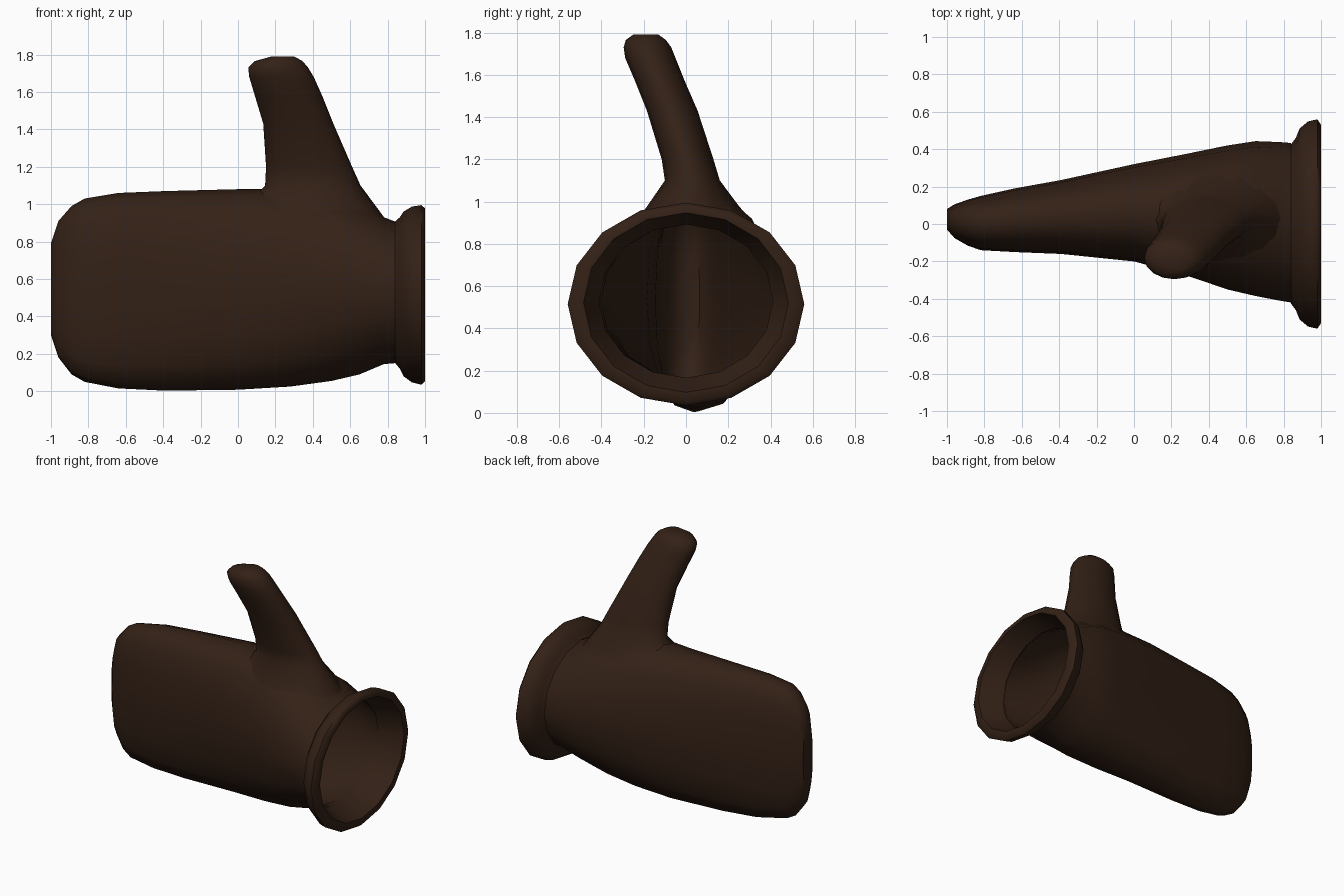
import bpy, bmesh, math
from mathutils import Vector
from mathutils.bvhtree import BVHTree

if "Cube" in bpy.data.objects:
    bpy.data.objects.remove(bpy.data.objects["Cube"])

SIDES = 16
leather = bpy.data.materials.new("dark_brown_leather")
leather.diffuse_color = (0.033, 0.015, 0.008, 1)
leather.use_nodes = True
leather.node_tree.nodes["Principled BSDF"].inputs["Base Color"].default_value = leather.diffuse_color


def ring(u0, u1, v0, v1, e=1.0):
    """Superellipse points between the given limits, counter-clockwise."""
    def p(t):
        return math.copysign(abs(t) ** e, t) if abs(t) > 1e-6 else 0
    pts = []
    for k in range(SIDES):
        a = 2 * math.pi * k / SIDES
        pts.append(((u0 + u1) / 2 + (u1 - u0) / 2 * p(math.cos(a)),
                    (v0 + v1) / 2 + (v1 - v0) / 2 * p(math.sin(a))))
    return pts


def loft(name, rings, cap_start=False, cap_end=False):
    bm = bmesh.new()
    rows = [[bm.verts.new(p) for p in r] for r in rings]
    for a, b in zip(rows, rows[1:]):
        for j in range(SIDES):
            k = (j + 1) % SIDES
            bm.faces.new((a[j], a[k], b[k], b[j]))
    if cap_start:
        bm.faces.new(rows[0][::-1])
    if cap_end:
        bm.faces.new(rows[-1])
    mesh = bpy.data.meshes.new(name)
    bm.to_mesh(mesh)
    bm.free()
    mesh.materials.append(leather)
    obj = bpy.data.objects.new(name, mesh)
    bpy.context.collection.objects.link(obj)
    bpy.ops.object.select_all(action='DESELECT')
    obj.select_set(True)
    bpy.context.view_layer.objects.active = obj
    bpy.ops.object.shade_smooth_by_angle(angle=math.radians(50))
    return obj


def x_ring(x, y0, y1, z0, z1, e=1.0):
    return [(x, y, z) for y, z in ring(y0, y1, z0, z1, e)]


# Hand: x, y limits, z limits, corner exponent, from fingertips to wrist
HAND = [
    (-1.00, -.03, .08, .30, .79, .8), (-.96, -.075, .105, .18, .91, .75),
    (-.89, -.115, .13, .09, .99, .75), (-.82, -.14, .15, .05, 1.03, .75),
    (-.64, -.15, .19, .015, 1.06, .78), (-.39, -.16, .235, .003, 1.07, .8),
    (0.00, -.20, .32, .008, 1.08, .85), (.28, -.275, .375, .025, 1.08, .9),
    (.50, -.35, .42, .055, 1.06, .95), (.65, -.385, .443, .09, 1.01, 1),
    (.78, -.41, .438, .145, .93, 1), (.84, -.42, .433, .15, .907, 1)]
hand = loft("hand", [x_ring(*s) for s in HAND], cap_start=True)

# Lining: the hand shape pulled in and facing inward
G = .015
loft("lining", [x_ring(x + (G if x < -.9 else 0), y0 + G, y1 - G, z0 + G, z1 - G, e)
                for x, y0, y1, z0, z1, e in HAND[::-1]], cap_end=True)

# Cuff: flared rim that rolls over into the opening
CUFF = [(.84, .427, .378, .529), (.865, .46, .405, .525), (.885, .51, .44, .52),
        (.93, .548, .47, .517), (.98, .56, .48, .515), (1.0, .53, .463, .515),
        (1.0, .485, .425, .522), (.90, .44, .39, .528), (.84, .412, .363, .529)]
loft("cuff", [x_ring(x, -ry, ry, zc - rz, zc + rz) for x, ry, rz, zc in CUFF])

# Thumb: base ring is dropped onto the hand so that it flares into it
tree = BVHTree.FromPolygons([v.co for v in hand.data.vertices],
                            [p.vertices for p in hand.data.polygons])
base = []
for x, y in ring(.11, .79, -.22, .27):
    hit = tree.ray_cast(Vector((x, y, 3)), Vector((0, 0, -1)))[0]
    base.append((x, y, (hit.z if hit else .9) - .006))
THUMB = [  # z, x limits, y limits
    (1.10, .145, .655, -.10, .16), (1.20, .15, .61, -.115, .13),
    (1.43, .135, .51, -.185, .055), (1.58, .09, .45, -.245, -.01),
    (1.68, .06, .405, -.288, -.05), (1.73, .055, .375, -.295, -.07),
    (1.765, .09, .345, -.285, -.095), (1.79, .18, .30, -.25, -.13)]
rings = [base] + [[(x, y, z) for x, y in ring(x0, x1, y0, y1)]
                  for z, x0, x1, y0, y1 in THUMB]
loft("thumb", rings, cap_end=True)
